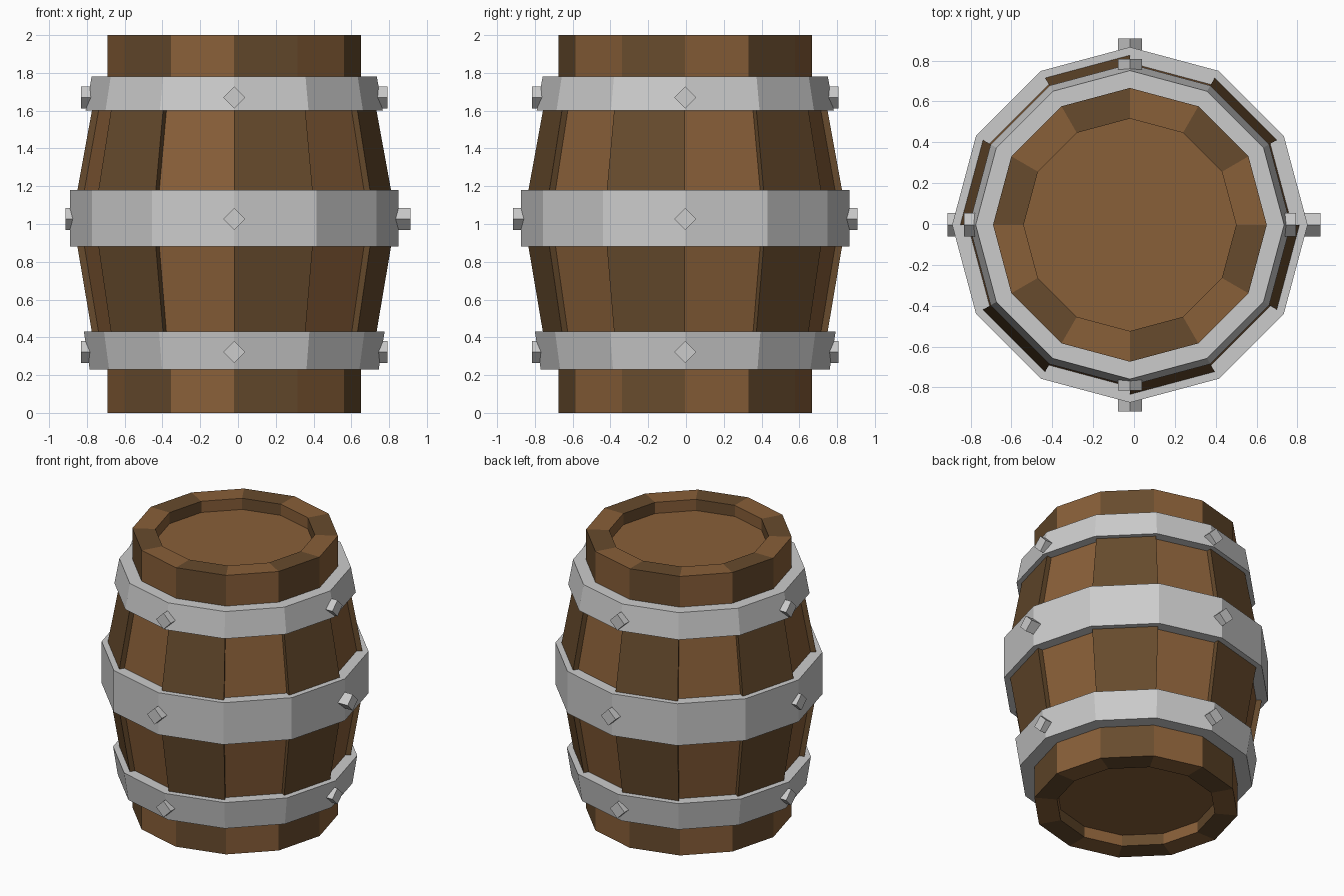
import bpy, bmesh
from math import sin, cos, radians
from mathutils import Matrix, Vector

if "Cube" in bpy.data.objects:
    bpy.data.objects.remove(bpy.data.objects["Cube"])

CX, CY, SIDES = -0.02, -0.004, 12


def material(name, rgb):
    m = bpy.data.materials.new(name)
    m.diffuse_color = (*rgb, 1)
    m.use_nodes = True
    m.node_tree.nodes["Principled BSDF"].inputs["Base Color"].default_value = m.diffuse_color
    return m


light_wood = material("light_wood", (0.25, 0.115, 0.04))
dark_wood = material("dark_wood", (0.135, 0.07, 0.026))


def finish(name, bm, mat=None):
    bmesh.ops.recalc_face_normals(bm, faces=bm.faces)
    me = bpy.data.meshes.new(name)
    bm.to_mesh(me)
    bm.free()
    ob = bpy.data.objects.new(name, me)
    ob.location = (CX, CY, 0)
    bpy.context.collection.objects.link(ob)
    if mat:
        me.materials.append(mat)
    return ob


def ring(bm, profile, angle):
    a = radians(angle)
    return [bm.verts.new((r * cos(a), r * sin(a), z)) for r, z in profile]


def bridge(bm, a, b):
    n = len(a)
    for i in range(n):
        j = (i + 1) % n
        bm.faces.new((a[i], a[j], b[j], b[i]))


def stave_set(name, profile, start, mat):
    # every second stave is a closed 30 degree wedge
    bm = bmesh.new()
    for k in range(SIDES // 2):
        a = ring(bm, profile, start + 60 * k)
        b = ring(bm, profile, start + 60 * k + 30)
        bridge(bm, a, b)
        bm.faces.new(a)
        bm.faces.new(b[::-1])
    finish(name, bm, mat)


def stave_profile(end, belly, peak):
    return [(0.52, 0), (0.67, 0), (0.67, 0.33), (end, 0.33), (belly, 0.88),
            (peak, 1.03), (belly, 1.18), (end, 1.69), (0.67, 1.69),
            (0.67, 2), (0.52, 2)]


# Staves: dark ones stand proud of the light ones
stave_set("light_staves", stave_profile(0.702, 0.793, 0.815), 0, light_wood)
stave_set("dark_staves", stave_profile(0.737, 0.83, 0.85), 30, dark_wood)

# Recessed heads
for name, z in (("bottom_head", 0.10), ("top_head", 1.90)):
    bm = bmesh.new()
    bmesh.ops.create_cone(bm, cap_ends=True, segments=SIDES, radius1=0.522,
                          radius2=0.522, depth=0.04,
                          matrix=Matrix.Translation((0, 0, z)))
    finish(name, bm, light_wood)


def hoop(name, inner, r0, z0, r1, z1):
    bm = bmesh.new()
    prof = [(inner, z0), (r0, z0), (r1, z1), (inner, z1)]
    rings = [ring(bm, prof, 30 * k) for k in range(SIDES)]
    for k in range(SIDES):
        bridge(bm, rings[k], rings[(k + 1) % SIDES])
    finish(name, bm)


def rivets(name, r_tip, z):
    # diamond studs on the four axis corners
    bm = bmesh.new()
    half = 0.058 / 2 ** 0.5
    for k in range(4):
        m = (Matrix.Rotation(radians(90 * k), 4, 'Z')
             @ Matrix.Translation((r_tip - 0.05, 0, z))
             @ Matrix.Rotation(radians(45), 4, 'X')
             @ Matrix.Diagonal((0.10, 2 * half, 2 * half, 1)))
        bmesh.ops.create_cube(bm, size=1, matrix=m)
    return finish(name, bm)


# Hoops and their rivets
hoop("lower_hoop", 0.66, 0.765, 0.23, 0.796, 0.43)
hoop("middle_hoop", 0.77, 0.87, 0.88, 0.87, 1.18)
hoop("upper_hoop", 0.66, 0.787, 1.60, 0.755, 1.78)
rivets("lower_rivets", 0.812, 0.323)
middle = rivets("middle_rivets", 0.913, 1.027)
rivets("upper_rivets", 0.812, 1.67)

# Middle side studs reach equally far either side of the origin
for v in middle.data.vertices:
    if abs(v.co.x) > 0.7:
        v.co.x += 0.02
